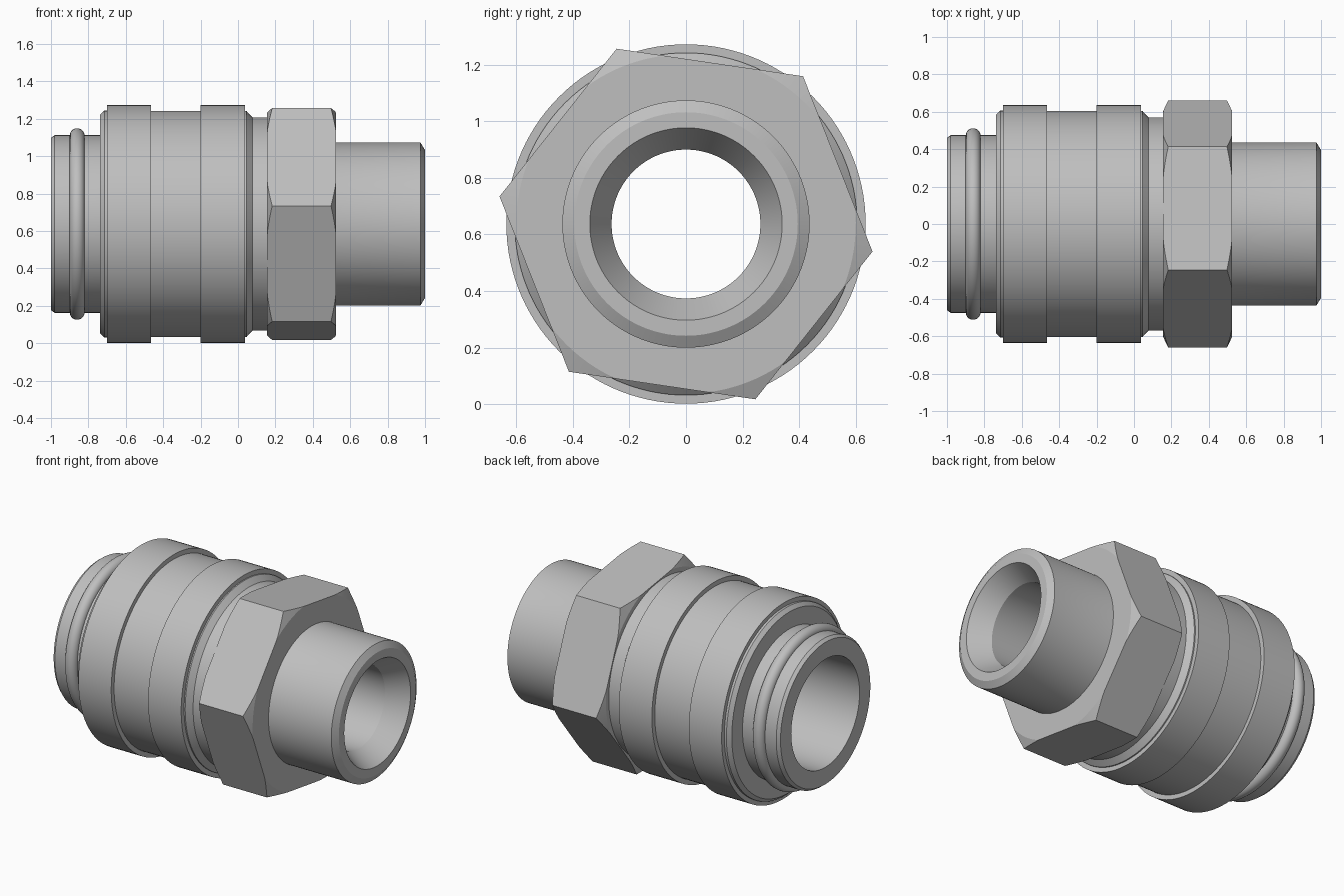
import bpy, bmesh
from math import sin, cos, pi, radians

cube = bpy.data.objects.get("Cube")
if cube:
    bpy.data.objects.remove(cube, do_unlink=True)

AXIS_Z = 0.637      # height of the fitting's axis
SEGMENTS = 120

steel = bpy.data.materials.new("grey_steel")
steel.use_nodes = True
steel.diffuse_color = (0.52, 0.52, 0.52, 1)
steel.node_tree.nodes["Principled BSDF"].inputs["Base Color"].default_value = steel.diffuse_color


def skin(name, profile_at, start=0.0, smooth=22):
    """Sweep a closed (x, radius) profile around the x axis; it may vary with angle."""
    bm = bmesh.new()
    loops = []
    for i in range(SEGMENTS):
        a = start + 2 * pi * i / SEGMENTS
        loops.append([bm.verts.new((x, r * cos(a), AXIS_Z + r * sin(a)))
                      for x, r in profile_at(a - start)])
    n = len(loops[0])
    for i, here in enumerate(loops):
        there = loops[(i + 1) % SEGMENTS]
        for j in range(n):
            k = (j + 1) % n
            bm.faces.new((here[j], here[k], there[k], there[j]))
    bmesh.ops.remove_doubles(bm, verts=bm.verts, dist=0.0001)
    bmesh.ops.recalc_face_normals(bm, faces=bm.faces)
    mesh = bpy.data.meshes.new(name)
    bm.to_mesh(mesh)
    bm.free()
    mesh.materials.append(steel)
    obj = bpy.data.objects.new(name, mesh)
    bpy.context.collection.objects.link(obj)
    bpy.ops.object.select_all(action='DESELECT')
    obj.select_set(True)
    bpy.context.view_layer.objects.active = obj
    bpy.ops.object.shade_smooth_by_angle(angle=radians(smooth))
    return obj


# Inner tube: seal nipple on the left, weld stub on the right, stepped bore
tube = [(-1, 0.35), (-1, 0.46), (-0.98, 0.475), (0.1, 0.475), (0.2, 0.437),
        (0.975, 0.437), (1, 0.395), (1, 0.34), (0.87, 0.263),
        (0.1, 0.263), (0.1, 0.35)]
skin("inner_tube", lambda a: tube)

# Outer sleeve with two raised bands and a narrower neck
sleeve = [(-0.738, 0.45), (-0.738, 0.585), (-0.715, 0.607), (-0.70, 0.607),
          (-0.70, 0.635), (-0.465, 0.635), (-0.465, 0.605), (-0.20, 0.605),
          (-0.20, 0.635), (0.037, 0.635), (0.037, 0.605), (0.045, 0.605),
          (0.077, 0.57), (0.19, 0.57), (0.19, 0.45)]
skin("outer_sleeve", lambda a: sleeve)

# Seal ring on the nipple
seal = [(-0.86 + 0.04 * cos(t * pi / 12), 0.472 + 0.04 * sin(t * pi / 12))
        for t in range(24)]
skin("seal_ring", lambda a: seal, smooth=40)

# Hexagon nut section with conically chamfered corners
APOTHEM, FACE_R, X0, X1 = 0.577, 0.6, 0.155, 0.525


def hexagon(a):
    r = APOTHEM / cos((a % (pi / 3)) - pi / 6)
    cut = max(0, r - FACE_R) * 0.42
    rim = min(r, FACE_R)
    return [(X0, 0.42), (X0, rim), (X0 + cut, r), (X1 - cut, r), (X1, rim), (X1, 0.42)]


skin("hex_section", hexagon, start=radians(-8.4))
